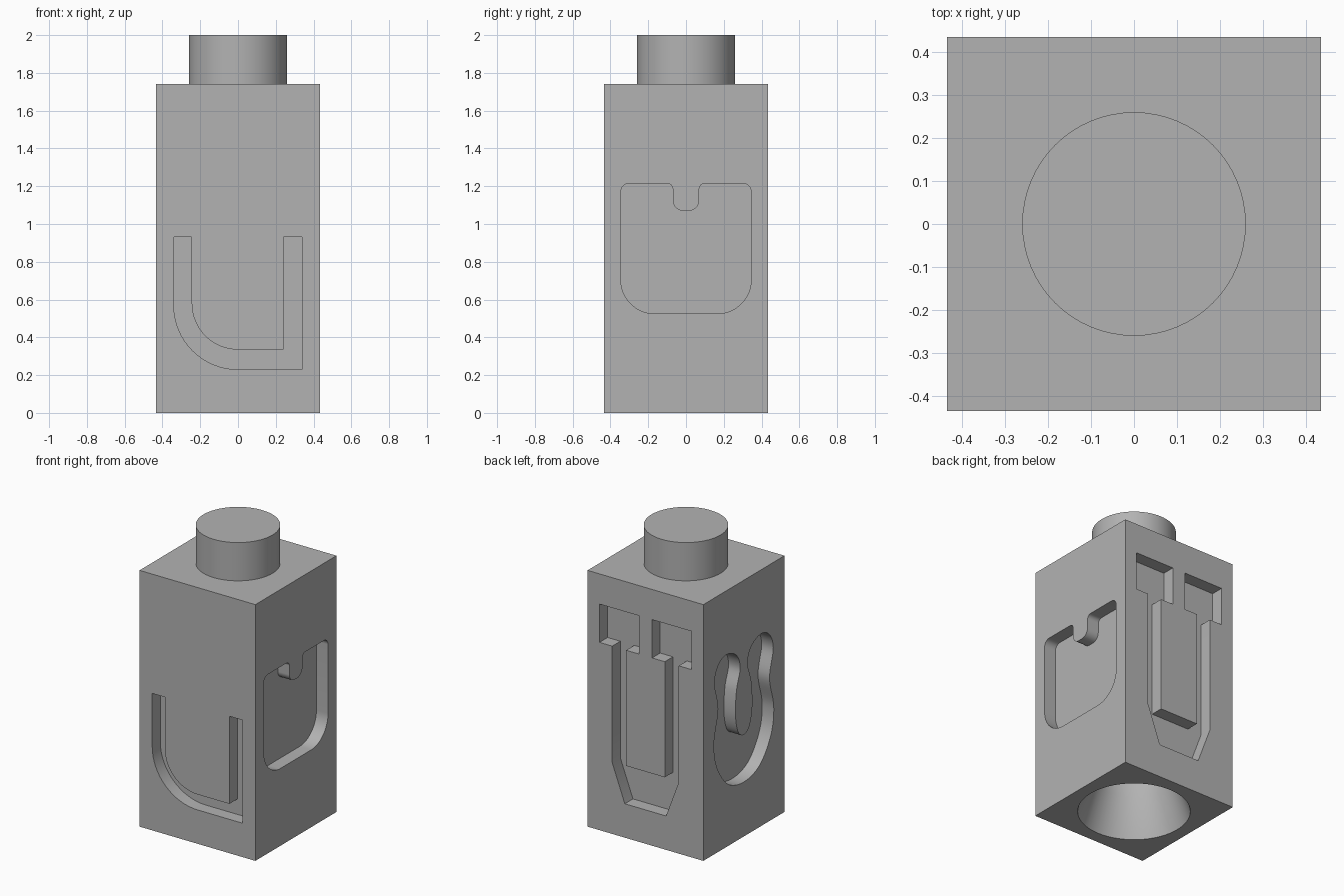
import bpy, bmesh, math
from mathutils import Vector, Matrix

if "Cube" in bpy.data.objects:
    bpy.data.objects.remove(bpy.data.objects["Cube"], do_unlink=True)

HALF, TOP, DEPTH, STUD_R = 0.435, 1.74, 0.087, 0.26

grey = bpy.data.materials.new("plain_grey")
grey.use_nodes = True
grey.diffuse_color = (0.45, 0.45, 0.45, 1)
grey.node_tree.nodes["Principled BSDF"].inputs["Base Color"].default_value = grey.diffuse_color


def make_object(name, bm):
    bmesh.ops.recalc_face_normals(bm, faces=bm.faces)
    mesh = bpy.data.meshes.new(name)
    bm.to_mesh(mesh)
    bm.free()
    mesh.materials.append(grey)
    obj = bpy.data.objects.new(name, mesh)
    bpy.context.collection.objects.link(obj)
    return obj


def rounded(corners, steps=16):
    """Polygon of (u, z, radius) corners with tangent arcs."""
    out = []
    for i, (u, z, r) in enumerate(corners):
        p = Vector((u, z))
        if r == 0:
            out.append(p)
            continue
        a = (Vector(corners[i - 1][:2]) - p).normalized()
        b = (Vector(corners[(i + 1) % len(corners)][:2]) - p).normalized()
        half = a.angle(b) / 2
        centre = p + (a + b).normalized() * r / math.sin(half)
        start = p + a * r / math.tan(half) - centre
        end = p + b * r / math.tan(half) - centre
        turn = math.atan2(start.x * end.y - start.y * end.x, start.dot(end))
        out += [centre + Matrix.Rotation(turn * k / steps, 2) @ start for k in range(steps + 1)]
    return out


def smooth_loop(points, steps=8):
    """Closed flowing curve through the points."""
    pts = [Vector(p) for p in points]
    n, out = len(pts), []
    for i in range(n):
        a, b, c, d = (pts[(i + k - 1) % n] for k in range(4))
        for s in range(steps):
            t = s / steps
            out.append(b + (c - a) * t / 2 + (2 * a - 5 * b + 4 * c - d) * t**2 / 2
                       + (3 * b - a - 3 * c + d) * t**3 / 2)
    return out


def mirrored(half):
    """Full outline from its right half, listed from bottom centre to top centre."""
    return half + [(-p[0], *p[1:]) for p in reversed(half) if p[0] > 0]


def cut(body, cutter):
    cutter.hide_render = True
    mod = body.modifiers.new("recess", "BOOLEAN")
    mod.operation, mod.solver, mod.object = "DIFFERENCE", "EXACT", cutter
    with bpy.context.temp_override(object=body, active_object=body):
        bpy.ops.object.modifier_apply(modifier=mod.name)
    bpy.data.objects.remove(cutter, do_unlink=True)


def cut_recess(body, outline, quarter):
    """Sink an outline into the front side, turned by quarter turns about z."""
    bm = bmesh.new()
    face = bm.faces.new([bm.verts.new((p.x, DEPTH - HALF, p.y)) for p in outline])
    ext = bmesh.ops.extrude_face_region(bm, geom=[face])["geom"]
    bmesh.ops.translate(bm, vec=(0, -2 * DEPTH, 0),
                        verts=[v for v in ext if isinstance(v, bmesh.types.BMVert)])
    bm.transform(Matrix.Rotation(quarter * math.pi / 2, 4, "Z"))
    cut(body, make_object("recess_cutter", bm))


# Square block
bm = bmesh.new()
bmesh.ops.create_cube(bm, size=1, matrix=Matrix.Translation((0, 0, TOP / 2))
                      @ Matrix.Diagonal((2 * HALF, 2 * HALF, TOP, 1)))
body = make_object("block_body", bm)

# Front: angular hook with one round corner
front = rounded([(-0.34, 0.93, 0), (-0.34, 0.23, 0.34), (0.34, 0.23, 0), (0.34, 0.93, 0),
                 (0.24, 0.93, 0), (0.24, 0.335, 0), (-0.245, 0.335, 0.245), (-0.245, 0.93, 0)])

# Right: rounded pocket with a notch
right = rounded(mirrored([(0.345, 0.525, 0.18), (0.345, 1.215, 0.045),
                          (0.07, 1.215, 0.03), (0.07, 1.07, 0.055)]))

# Back: bracketed trough with chamfered foot
back = rounded(mirrored([(0.155, 0.23, 0), (0.25, 0.485, 0), (0.25, 1.275, 0), (0.345, 1.275, 0),
                         (0.345, 1.535, 0), (0.05, 1.535, 0), (0.05, 1.275, 0), (0.145, 1.275, 0),
                         (0.145, 0.49, 0)]))

# Left: wavy twin-lobed trough
left = smooth_loop(mirrored([(0, 0.37), (0.17, 0.42), (0.29, 0.58), (0.32, 0.76), (0.275, 0.97),
                             (0.315, 1.16), (0.27, 1.27), (0.18, 1.305), (0.08, 1.26), (0.04, 1.16),
                             (0.08, 1.02), (0.09, 0.85), (0.06, 0.73), (0, 0.69)]))

for quarter, outline in enumerate((front, right, back, left)):
    cut_recess(body, outline, quarter)

# Socket underneath: flared mouth, then a straight bore
bm = bmesh.new()
rings = []
for r, z in ((0.367, -0.05), (STUD_R, 0.26), (STUD_R, 0.52)):
    rings.append(bmesh.ops.create_circle(bm, segments=64, radius=r, cap_ends=z != 0.26,
                                         matrix=Matrix.Translation((0, 0, z)))["verts"])
for low, high in zip(rings, rings[1:]):
    for i in range(64):
        j = (i + 1) % 64
        bm.faces.new((low[i], low[j], high[j], high[i]))
cut(body, make_object("socket_cutter", bm))

# Round stud on top, open where it meets the block
bm = bmesh.new()
bmesh.ops.create_cone(bm, cap_ends=True, segments=64, radius1=STUD_R, radius2=STUD_R,
                      depth=0.26, matrix=Matrix.Translation((0, 0, TOP + 0.13)))
bm.normal_update()
bmesh.ops.delete(bm, geom=[f for f in bm.faces if f.normal.z < -0.5], context="FACES_ONLY")
stud = make_object("top_stud", bm)

for obj in (body, stud):
    bpy.ops.object.select_all(action="DESELECT")
    obj.select_set(True)
    bpy.context.view_layer.objects.active = obj
    bpy.ops.object.shade_smooth_by_angle(angle=math.radians(30))
